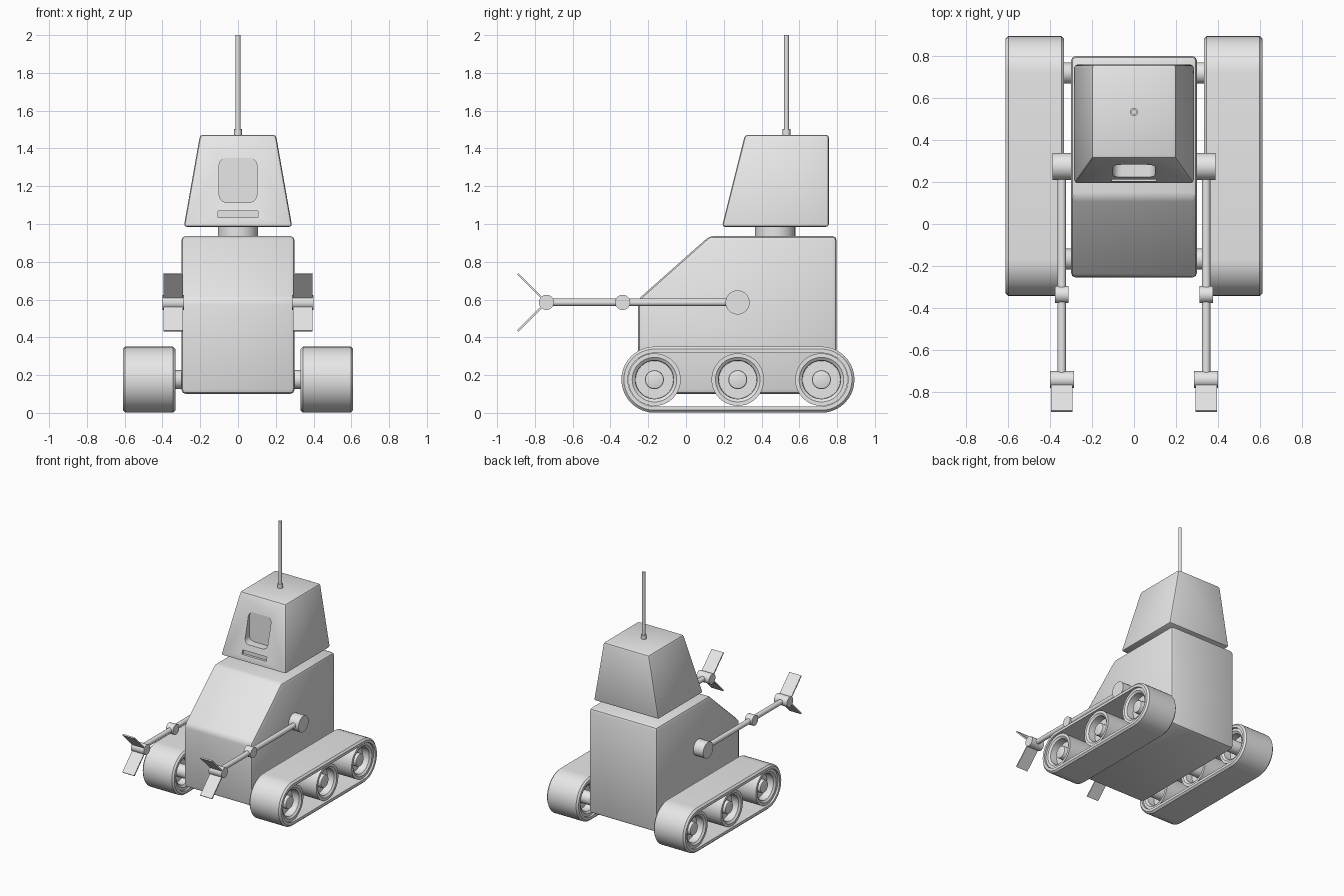
import bpy, bmesh
from math import pi, radians, sin, cos
from mathutils import Vector

cube = bpy.data.objects.get("Cube")
if cube:
    bpy.data.objects.remove(cube, do_unlink=True)

GREY = (0.8, 0.8, 0.8, 1)
mat = bpy.data.materials.new("plain grey")
mat.use_nodes = True
mat.diffuse_color = GREY
for node in mat.node_tree.nodes:
    if node.type == 'BSDF_PRINCIPLED':
        node.inputs["Base Color"].default_value = GREY


def activate(ob):
    bpy.ops.object.select_all(action='DESELECT')
    ob.select_set(True)
    bpy.context.view_layer.objects.active = ob


def finish(name, bm, bevel=0, segments=2):
    """Turn a bmesh into a shaded object with optional rounded edges."""
    bmesh.ops.remove_doubles(bm, verts=bm.verts, dist=1e-5)
    bmesh.ops.recalc_face_normals(bm, faces=bm.faces)
    me = bpy.data.meshes.new(name)
    bm.to_mesh(me)
    bm.free()
    me.materials.append(mat)
    ob = bpy.data.objects.new(name, me)
    bpy.context.collection.objects.link(ob)
    activate(ob)
    if bevel:
        mod = ob.modifiers.new("round edges", 'BEVEL')
        mod.width, mod.segments = bevel, segments
        mod.limit_method, mod.angle_limit = 'ANGLE', radians(30)
        bpy.ops.object.modifier_apply(modifier=mod.name)
    bpy.ops.object.shade_smooth_by_angle(angle=radians(32))
    return ob


def rod(name, a, b, radius, sides=32, bevel=0):
    """Cylinder between two points."""
    a, b = Vector(a), Vector(b)
    d = b - a
    bm = bmesh.new()
    bmesh.ops.create_cone(bm, cap_ends=True, segments=sides, radius1=radius,
                          radius2=radius, depth=d.length)
    m = d.to_track_quat('Z', 'Y').to_matrix().to_4x4()
    m.translation = (a + b) / 2
    bm.transform(m)
    return finish(name, bm, bevel)


def box(lo, hi):
    bm = bmesh.new()
    bmesh.ops.create_cube(bm, size=1)
    lo, hi = Vector(lo), Vector(hi)
    for v in bm.verts:
        v.co = [l + (c + 0.5) * (h - l) for c, l, h in zip(v.co, lo, hi)]
    return bm


def belt(name, section, y_front, y_back, z, half=20):
    """Sweep a closed (x, radius) section round an oval in the yz plane."""
    path = [(y_front, pi / 2 + pi * i / half) for i in range(half + 1)]
    path += [(y_back, 1.5 * pi + pi * i / half) for i in range(half + 1)]
    bm = bmesh.new()
    rings = [[bm.verts.new((x, y + r * cos(t), z + r * sin(t))) for x, r in section]
             for y, t in path]
    n = len(section)
    for i, ring in enumerate(rings):
        nxt = rings[(i + 1) % len(rings)]
        for j in range(n):
            k = (j + 1) % n
            bm.faces.new((ring[j], ring[k], nxt[k], nxt[j]))
    return finish(name, bm)


def carve(target, lo, hi, corner):
    """Cut a recess with rounded corners, running along y."""
    bm = box(lo, hi)
    edges = [e for e in bm.edges
             if abs(e.verts[0].co.y - e.verts[1].co.y) > 1e-4]
    bmesh.ops.bevel(bm, geom=edges, offset=corner, segments=5, profile=0.5,
                    affect='EDGES')
    cutter = finish("cutter", bm)
    cutter.hide_render = True
    mod = target.modifiers.new("recess", 'BOOLEAN')
    mod.operation, mod.object, mod.solver = 'DIFFERENCE', cutter, 'EXACT'
    activate(target)
    bpy.ops.object.modifier_apply(modifier=mod.name)
    bpy.data.objects.remove(cutter, do_unlink=True)


# Body: side profile extruded across x
bm = bmesh.new()
profile = [(-0.255, 0.10), (0.798, 0.10), (0.798, 0.937), (0.125, 0.937), (-0.255, 0.60)]
base = bm.faces.new([bm.verts.new((-0.3, y, z)) for y, z in profile])
side = bmesh.ops.extrude_face_region(bm, geom=[base])["geom"]
bmesh.ops.translate(bm, vec=(0.6, 0, 0),
                    verts=[v for v in side if isinstance(v, bmesh.types.BMVert)])
finish("body", bm, 0.025)

# Neck
rod("neck", (0, 0.472, 0.92), (0, 0.472, 1.0), 0.107)

# Head: tapered sides, sloping face, upright back
bm = box((-0.287, 0.19, 0.985), (0.287, 0.757, 1.472))
for v in bm.verts:
    if v.co.z > 1.2:
        v.co.x *= 0.70
        if v.co.y < 0.5:
            v.co.y = 0.312
head = finish("head", bm, 0.016)
carve(head, (-0.1, 0.05, 1.115), (0.1, 0.288, 1.35), 0.04)
carve(head, (-0.107, 0.05, 1.035), (0.107, 0.222, 1.068), 0.003)
activate(head)
bpy.ops.object.shade_smooth_by_angle(angle=radians(32))

# Antenna
rod("antenna_base", (0, 0.532, 1.46), (0, 0.532, 1.502), 0.02, 20)
rod("antenna", (0, 0.532, 1.47), (0, 0.532, 2.0), 0.013, 16)

# Tracks, wheels, axles and arms on both sides
R, Z = 0.175, 0.176
WHEELS = (-0.167, 0.274, 0.717)
ARM_X, ARM_Z = 0.343, 0.585
for s, label in ((1, "left"), (-1, "right")):
    a, b, c = 0.332, 0.61, 0.013
    section = [(a, R - c), (a + c, R), (b - c, R), (b, R - c), (b, 0.141), (a, 0.141)]
    belt(f"{label}_track", [(s * x, r) for x, r in section], WHEELS[0], WHEELS[2], Z)

    # Dished wheel section, the same on both faces
    mid, h = 0.471, 0.125
    half = [(h, 0.139), (h, 0.118), (h - 0.012, 0.102), (h - 0.07, 0.1), (h - 0.07, 0.03)]
    wheel = [(mid + x, r) for x, r in half] + [(mid - x, r) for x, r in reversed(half)]
    for y, place in zip(WHEELS, ("front", "middle", "rear")):
        belt(f"{label}_{place}_wheel", [(s * x, r) for x, r in wheel], y, y, Z)
        rod(f"{label}_{place}_axle", (s * 0.28, y, Z), (s * 0.575, y, Z), 0.05, 32, 0.008)

    # Arm
    def joint(name, y, inner, outer, radius):
        rod(f"{label}_{name}", (s * inner, y, ARM_Z), (s * outer, y, ARM_Z), radius)

    joint("shoulder", 0.273, 0.29, 0.387, 0.064)
    joint("elbow", -0.335, ARM_X - 0.031, ARM_X + 0.031, 0.04)
    joint("wrist", -0.739, ARM_X - 0.057, ARM_X + 0.057, 0.04)
    rod(f"{label}_upper_arm", (s * ARM_X, 0.273, ARM_Z), (s * ARM_X, -0.335, ARM_Z), 0.02, 20)
    rod(f"{label}_forearm", (s * ARM_X, -0.335, ARM_Z), (s * ARM_X, -0.739, ARM_Z), 0.02, 20)

    # Two flat claw plates splayed up and down
    for up, which in ((1, "upper"), (-1, "lower")):
        bm = box((-0.052, -0.214, -0.005), (0.052, 0, 0.005))
        for v in bm.verts:
            y, z = v.co.y, v.co.z
            v.co = (s * ARM_X + v.co.x, -0.739 + (y + z) * cos(pi / 4),
                    ARM_Z + up * (z - y) * sin(pi / 4))
        finish(f"{label}_{which}_claw", bm)
